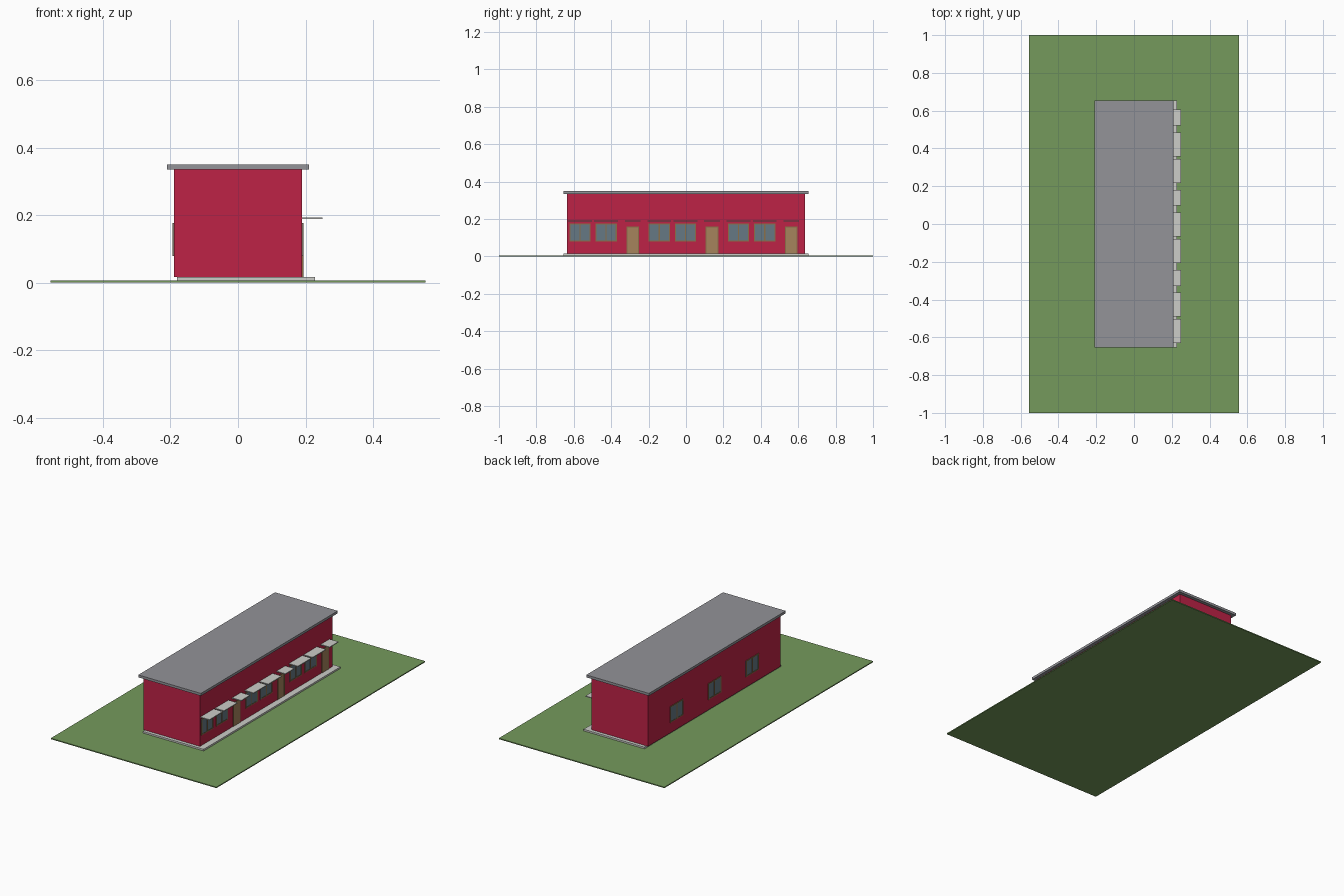
import bpy

if "Cube" in bpy.data.objects:
    bpy.data.objects.remove(bpy.data.objects["Cube"])


def srgb(r, g, b):
    lin = lambda c: c / 12.92 if c <= 0.04045 else ((c + 0.055) / 1.055) ** 2.4
    return (lin(r / 255), lin(g / 255), lin(b / 255), 1)


def material(name, rgb):
    m = bpy.data.materials.new(name)
    m.diffuse_color = srgb(*rgb)
    m.use_nodes = True
    m.node_tree.nodes["Principled BSDF"].inputs["Base Color"].default_value = m.diffuse_color
    return m


GRASS = material("grass green", (117, 154, 92))
RED = material("wall red", (190, 34, 70))
ROOF = material("roof grey", (147, 147, 152))
CONCRETE = material("pale concrete", (204, 205, 200))
DOOR = material("door tan", (166, 132, 92))
FRAME = material("frame brown", (140, 112, 72))
GLASS = material("glass blue grey", (102, 120, 132))


def box(name, mat, x, y, z):
    """Axis-aligned box given as (min, max) ranges."""
    verts = [(a, b, c) for a in x for b in y for c in z]
    faces = [(0, 1, 3, 2), (4, 6, 7, 5), (0, 4, 5, 1),
             (2, 3, 7, 6), (0, 2, 6, 4), (1, 5, 7, 3)]
    mesh = bpy.data.meshes.new(name)
    mesh.from_pydata(verts, [], faces)
    mesh.materials.append(mat)
    obj = bpy.data.objects.new(name, mesh)
    bpy.context.collection.objects.link(obj)
    return obj


WALL = 0.19  # half depth of the building


def on_wall(side, depth):
    """X range of a plate standing proud of a long wall (side is +1 or -1)."""
    return tuple(sorted((side * (WALL - 0.002), side * (WALL + depth))))


def window(side, yc, half):
    z0, z1, t = 0.079, 0.177, 0.006
    y0, y1 = yc - half, yc + half
    box("window_glass", GLASS, on_wall(side, 0.0015), (y0, y1), (z0, z1))
    x = on_wall(side, 0.0035)
    for a in (z0, z1 - t):
        box("window_rail", FRAME, x, (y0, y1), (a, a + t))
    for a in (y0, y1 - t, yc - t / 2):
        box("window_stile", FRAME, x, (a, a + t), (z0 + t, z1 - t))


def door(yc):
    half, z0, z1, t = 0.034, 0.015, 0.16, 0.005
    box("door_panel", DOOR, on_wall(1, 0.002),
        (yc - half + t, yc + half - t), (z0, z1 - t))
    x = on_wall(1, 0.0035)
    box("door_head", FRAME, x, (yc - half, yc + half), (z1 - t, z1))
    for a in (yc - half, yc + half - t):
        box("door_jamb", FRAME, x, (a, a + t), (z0, z1 - t))


def canopy(yc, half):
    box("canopy", CONCRETE, (WALL - 0.002, 0.25), (yc - half, yc + half), (0.188, 0.193))


# Site, plinth, walls and flat roof
box("lawn", GRASS, (-0.555, 0.555), (-1, 1), (0, 0.006))
box("plinth", CONCRETE, (-0.18, 0.228), (-0.655, 0.655), (0.006, 0.016))
box("walls", RED, (-WALL, WALL), (-0.635, 0.635), (0.016, 0.335))
box("roof", ROOF, (-0.21, 0.21), (-0.655, 0.655), (0.335, 0.35))

# Entrance side: three bays, each with two windows and a door
for bay in (-0.424, 0, 0.424):
    for offset in (-0.143, -0.003):
        window(1, bay + offset, 0.057)
        canopy(bay + offset, 0.064)
    door(bay + 0.139)
    canopy(bay + 0.139, 0.042)

# Rear side: one window per bay
for yc in (-0.362, 0, 0.362):
    window(-1, yc, 0.062)
